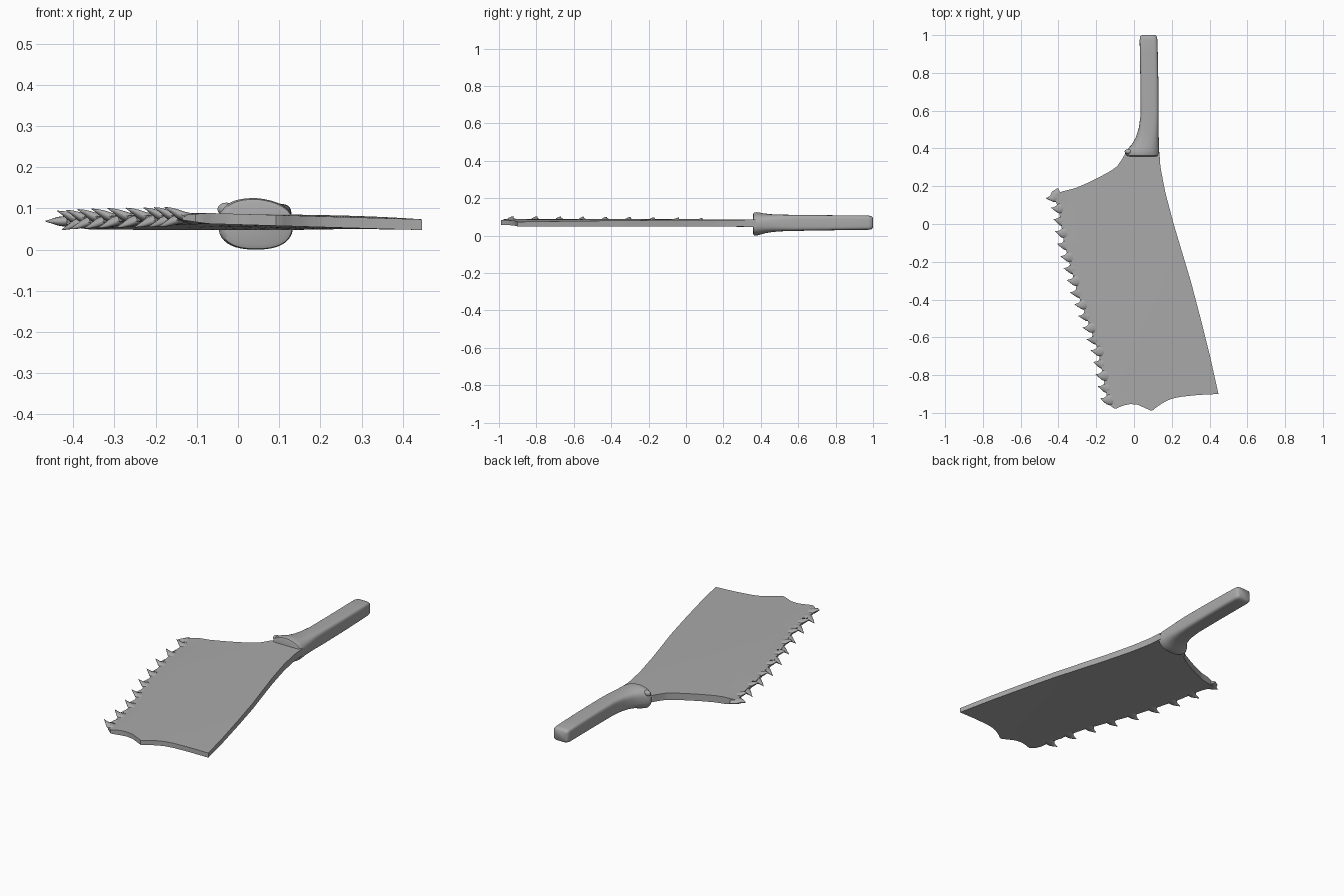
import bpy, bmesh, math
from mathutils import Vector

if "Cube" in bpy.data.objects:
    bpy.data.objects.remove(bpy.data.objects["Cube"])

steel = bpy.data.materials.new("grey_steel")
steel.diffuse_color = (0.40, 0.40, 0.40, 1)
steel.use_nodes = True
steel.node_tree.nodes["Principled BSDF"].inputs["Base Color"].default_value = steel.diffuse_color


def add_object(name, bm, angle=35):
    bmesh.ops.recalc_face_normals(bm, faces=bm.faces)
    mesh = bpy.data.meshes.new(name)
    bm.to_mesh(mesh)
    bm.free()
    mesh.materials.append(steel)
    ob = bpy.data.objects.new(name, mesh)
    bpy.context.collection.objects.link(ob)
    bpy.ops.object.select_all(action='DESELECT')
    ob.select_set(True)
    bpy.context.view_layer.objects.active = ob
    bpy.ops.object.shade_smooth_by_angle(angle=math.radians(angle))
    return ob


def along(points, t):
    """Point at fraction t of a polyline, by length."""
    pts = [Vector(p) for p in points]
    lens = [(b - a).length for a, b in zip(pts, pts[1:])]
    d = t * sum(lens)
    for a, b, l in zip(pts, pts[1:], lens):
        if d <= l + 1e-9:
            return a.lerp(b, d / l)
        d -= l
    return pts[-1]


# Blade outline: four edge curves, each running left-right or back-front
BACK = [(-.435, .155), (-.37, .175), (-.31, .19), (-.24, .22), (-.18, .25), (-.125, .28),
        (-.09, .305), (-.065, .34), (-.045, .375), (.135, .375)]
FRONT = [(-.135, -.955), (-.10, -.98), (-.06, -.962), (-.02, -.953), (.02, -.957), (.06, -.975),
         (.095, -.99), (.125, -.965), (.165, -.94), (.20, -.925), (.245, -.915), (.34, -.905), (.447, -.90)]
LEFT = [(-.435, .155), (-.40, .09), (-.37, -.10), (-.30, -.36), (-.25, -.50), (-.19, -.67), (-.135, -.955)]
RIGHT = [(.135, .375), (.14, .30), (.165, .17), (.21, 0), (.30, -.30), (.35, -.49), (.405, -.71), (.447, -.90)]


def mid_z(x, y):
    """Slight twist of the blade: the toothed side rises toward the front."""
    front = min(1, max(0, (.3 - y) / 1.25))
    return .066 + .012 * front * (.25 - x) / .4


# Blade: patch between the four edges, as two skins joined by a rim
NU, NV = 48, 40
bm = bmesh.new()
skins = []
for side in (1, -1):
    rows = []
    for j in range(NV + 1):
        v = j / NV
        l, r = along(LEFT, v), along(RIGHT, v)
        row = []
        for i in range(NU + 1):
            u = i / NU
            b, f = along(BACK, u), along(FRONT, u)
            corners = (Vector(BACK[0]).lerp(Vector(BACK[-1]), u)).lerp(
                Vector(FRONT[0]).lerp(Vector(FRONT[-1]), u), v)
            p = l.lerp(r, u) + b.lerp(f, v) - corners
            half = (.019 - .006 * v) * (.45 + .55 * min(1, u / .12))
            row.append(bm.verts.new((p.x, p.y, mid_z(p.x, p.y) + side * half)))
        rows.append(row)
    for j in range(NV):
        for i in range(NU):
            bm.faces.new((rows[j][i], rows[j][i + 1], rows[j + 1][i + 1], rows[j + 1][i]))
    skins.append(rows[0] + [r[-1] for r in rows[1:]] + rows[-1][-2::-1] + [r[0] for r in rows[-2:0:-1]])
top, bottom = skins
for k in range(len(top)):
    n = (k + 1) % len(top)
    bm.faces.new((top[k], top[n], bottom[n], bottom[k]))
blade = add_object("blade", bm)

# Saw teeth: hooked spikes, set alternately up and down
bm = bmesh.new()
COUNT, SIDES = 18, 10
for k in range(COUNT):
    t = .015 + .965 * k / (COUNT - 1)
    base = along(LEFT, t)
    tangent = (along(LEFT, min(1, t + .03)) - along(LEFT, max(0, t - .03))).normalized()
    out = Vector((tangent.y, -tangent.x))
    set_z = .024 if k % 2 else -.022
    if k == 0:
        set_z = 0
    rings = []
    # inward offset, half width, half height, hook along the edge, lift
    for o, w, h, hook, lift in ((-.045, .034, .008, 0, 0), (-.008, .031, .013, 0, .1),
                                (.010, .019, .011, .002, .4), (.024, .009, .006, -.006, .75),
                                (.037, .001, .001, -.016, 1)):
        c = base + out * o + tangent * hook
        ring = []
        for s in range(SIDES):
            a = math.tau * s / SIDES
            p = c + tangent * (w * math.cos(a))
            ring.append(bm.verts.new((p.x, p.y, mid_z(c.x, c.y) + set_z * lift + h * math.sin(a))))
        rings.append(ring)
    for a, b in zip(rings, rings[1:]):
        for s in range(SIDES):
            n = (s + 1) % SIDES
            bm.faces.new((a[s], a[n], b[n], b[s]))
    bm.faces.new(rings[0])
    bm.faces.new(rings[-1])
add_object("saw_teeth", bm, 50)

# Handle: rounded sections along y, flaring into a collar over the blade
# y, left x, right x, bottom z, top z, squareness
SECTIONS = [(.358, -.030, .125, .012, .112, 2.4), (.362, -.042, .132, .002, .122, 2.5),
            (.375, -.048, .134, 0, .125, 2.5), (.395, -.036, .133, .004, .123, 2.6),
            (.42, -.012, .132, .012, .118, 2.8), (.46, .010, .131, .019, .114, 3.2),
            (.51, .026, .130, .023, .112, 3.8), (.58, .035, .130, .025, .111, 4.5),
            (.75, .034, .129, .028, .109, 5), (.90, .031, .126, .030, .108, 5),
            (.975, .030, .124, .031, .107, 5), (.992, .033, .121, .034, .104, 5),
            (1.0, .042, .112, .042, .096, 4.5)]
bm = bmesh.new()
N = 40
rings = []
for y, x0, x1, z0, z1, e in SECTIONS:
    ring = []
    for s in range(N):
        c, d = math.cos(math.tau * s / N), math.sin(math.tau * s / N)
        px = math.copysign(abs(c) ** (2 / e), c)
        pz = math.copysign(abs(d) ** (2 / e), d)
        # the collar's upper side slopes down to the right
        slope = .010 * max(0, (.5 - y) / .14) * max(0, pz) * max(0, px)
        ring.append(bm.verts.new(((x0 + x1) / 2 + px * (x1 - x0) / 2, y,
                                  (z0 + z1) / 2 + pz * (z1 - z0) / 2 - slope)))
    rings.append(ring)
for a, b in zip(rings, rings[1:]):
    for s in range(N):
        n = (s + 1) % N
        bm.faces.new((a[s], a[n], b[n], b[s]))
bm.faces.new(rings[0])
bm.faces.new(rings[-1])
add_object("handle", bm, 50)

# Small knob on the collar's left shoulder
bm = bmesh.new()
bmesh.ops.create_uvsphere(bm, u_segments=12, v_segments=8, radius=1)
for v in bm.verts:
    v.co = Vector((-.028 + v.co.x * .022, .383 + v.co.y * .014, .098 + v.co.z * .016))
add_object("collar_knob", bm)
